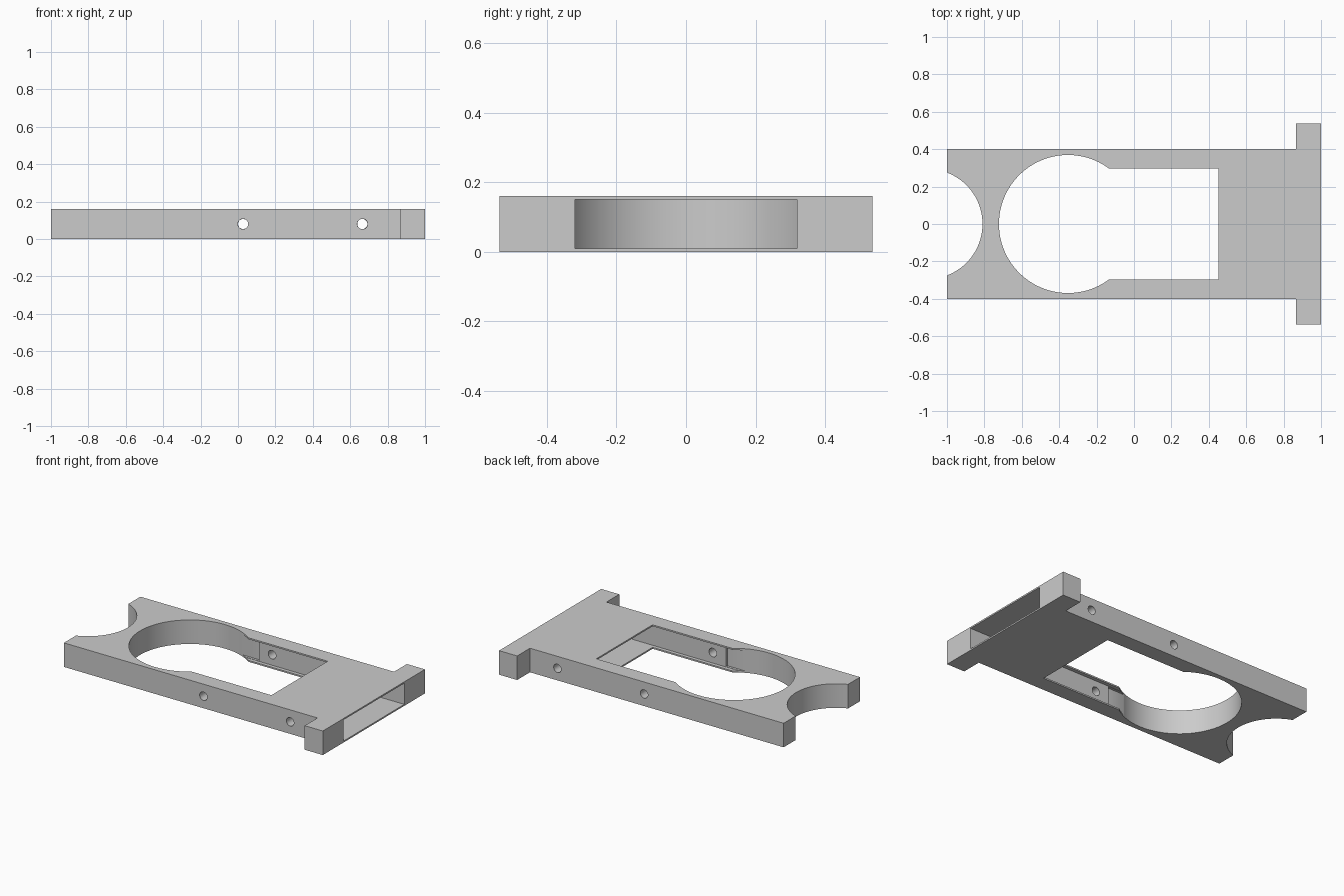
import bpy, bmesh, math

cube = bpy.data.objects.get("Cube")
if cube:
    bpy.data.objects.remove(cube, do_unlink=True)

HEIGHT = 0.16

grey = bpy.data.materials.new("plain grey")
grey.use_nodes = True
colour = (0.6, 0.6, 0.6, 1)
grey.diffuse_color = colour
grey.node_tree.nodes["Principled BSDF"].inputs["Base Color"].default_value = colour


def make_object(name, bm):
    bmesh.ops.recalc_face_normals(bm, faces=bm.faces)
    mesh = bpy.data.meshes.new(name)
    bm.to_mesh(mesh)
    bm.free()
    mesh.materials.append(grey)
    obj = bpy.data.objects.new(name, mesh)
    bpy.context.collection.objects.link(obj)
    return obj


def prism(name, outline, z0, z1):
    """Extrude a flat outline upward from z0 to z1."""
    bm = bmesh.new()
    face = bm.faces.new([bm.verts.new((x, y, z0)) for x, y in outline])
    top = bmesh.ops.extrude_face_region(bm, geom=[face])["geom"]
    verts = [v for v in top if isinstance(v, bmesh.types.BMVert)]
    bmesh.ops.translate(bm, verts=verts, vec=(0, 0, z1 - z0))
    return make_object(name, bm)


def box(name, x0, x1, half_y, z0, z1):
    return prism(name, [(x0, -half_y), (x1, -half_y), (x1, half_y), (x0, half_y)], z0, z1)


def disc(name, cx, radius, sides=128):
    ring = [(cx + radius * math.cos(2 * math.pi * i / sides),
             radius * math.sin(2 * math.pi * i / sides)) for i in range(sides)]
    return prism(name, ring, -0.1, HEIGHT + 0.1)


def threaded_bore(name, cx, side, sides=32, ridges=8):
    """Ridged cylinder through one side wall."""
    bm = bmesh.new()
    rings = []
    for k in range(ridges + 1):
        y = side * (0.30 + 0.12 * k / ridges)
        r = 0.027 if k % 2 else 0.031
        rings.append([bm.verts.new((cx + r * math.cos(2 * math.pi * i / sides), y,
                                    HEIGHT / 2 + r * math.sin(2 * math.pi * i / sides)))
                      for i in range(sides)])
    for a, b in zip(rings, rings[1:]):
        for i in range(sides):
            j = (i + 1) % sides
            bm.faces.new((a[i], a[j], b[j], b[i]))
    bm.faces.new(rings[0])
    bm.faces.new(rings[-1])
    return make_object(name, bm)


# Body with a wider flange at one end
half = [(-1, 0.402), (0.867, 0.402), (0.867, 0.537), (1, 0.537)]
body = prism("holder_body", half + [(x, -y) for x, y in reversed(half)], 0, HEIGHT)

# Openings: round well, end scoop, window, inner slot, side recesses, bores
cutters = [
    disc("round_well", -0.353, 0.369),
    disc("end_scoop", -1.104, 0.294),
    box("window", -0.35, 0.453, 0.296, -0.1, HEIGHT + 0.1),
    box("slot", -0.33, 1.1, 0.32, 0.01, 0.15),
    box("slot_recess", -0.3, -0.07, 0.336, 0.012, 0.148),
]
for cx in (0.027, 0.665):
    for side in (-1, 1):
        cutters.append(threaded_bore("side_bore", cx, side))

for cutter in cutters:
    cutter.hide_render = True
    mod = body.modifiers.new(cutter.name, "BOOLEAN")
    mod.operation = "DIFFERENCE"
    mod.solver = "EXACT"
    mod.object = cutter

# Bake the cuts and drop the cutters
bpy.context.view_layer.update()
graph = bpy.context.evaluated_depsgraph_get()
baked = bpy.data.meshes.new_from_object(body.evaluated_get(graph))
body.modifiers.clear()
body.data = baked
for cutter in cutters:
    bpy.data.objects.remove(cutter, do_unlink=True)

# Smooth the curved walls, keep the edges sharp
bpy.ops.object.select_all(action="DESELECT")
body.select_set(True)
bpy.context.view_layer.objects.active = body
bpy.ops.object.shade_smooth_by_angle(angle=math.radians(30))
